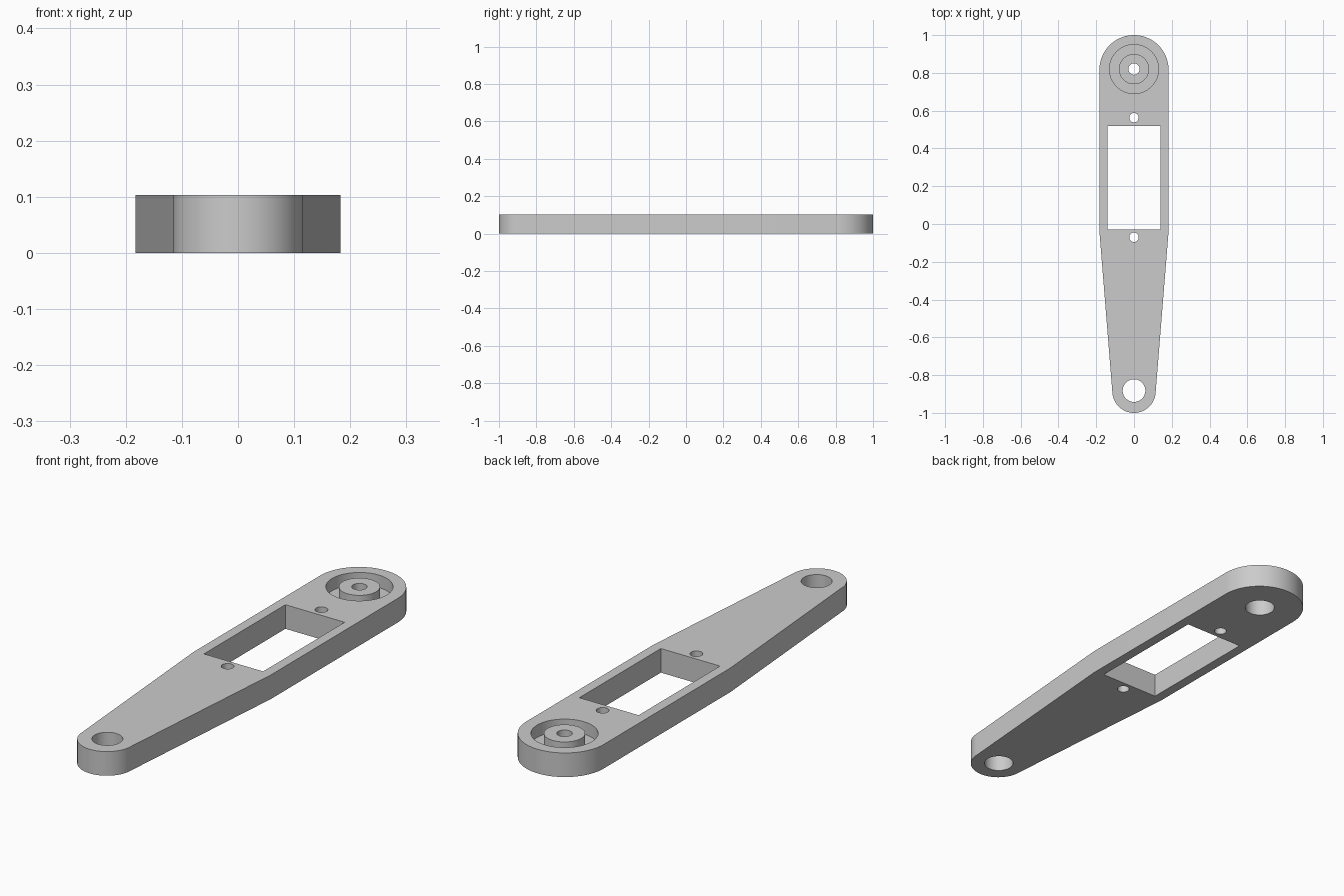
import bpy
import bmesh
from math import sin, cos, pi, radians

if "Cube" in bpy.data.objects:
    bpy.data.objects.remove(bpy.data.objects["Cube"])

THICK = 0.103
BIG_R, SMALL_R = 0.183, 0.115
BIG_Y, SMALL_Y = 1 - BIG_R, -1 + SMALL_R
TAPER_Y = -0.04
HUB_Y = 0.82

grey = bpy.data.materials.new("plain grey")
grey.use_nodes = True
colour = (0.6, 0.6, 0.6, 1)
grey.diffuse_color = colour
grey.node_tree.nodes["Principled BSDF"].inputs["Base Color"].default_value = colour


def arc(y, r, start, end, steps=48):
    """Points on an arc centred on the long axis."""
    angles = [start + (end - start) * i / steps for i in range(steps + 1)]
    return [(r * cos(a), y + r * sin(a)) for a in angles]


def prism(name, outline, low, high):
    """Extrude a counter-clockwise outline between two heights."""
    bm = bmesh.new()
    face = bm.faces.new([bm.verts.new((x, y, low)) for x, y in outline])
    top = bmesh.ops.extrude_face_region(bm, geom=[face])["geom"]
    verts = [v for v in top if isinstance(v, bmesh.types.BMVert)]
    bmesh.ops.translate(bm, verts=verts, vec=(0, 0, high - low))
    bmesh.ops.recalc_face_normals(bm, faces=bm.faces)
    mesh = bpy.data.meshes.new(name)
    bm.to_mesh(mesh)
    bm.free()
    mesh.materials.append(grey)
    obj = bpy.data.objects.new(name, mesh)
    bpy.context.collection.objects.link(obj)
    return obj


def disc(name, y, r, low, high):
    return prism(name, arc(y, r, 0, 2 * pi, 64)[:-1], low, high)


def cut(target, cutter):
    """Subtract the cutter, then remove it."""
    cutter.hide_render = True
    mod = target.modifiers.new("cut", "BOOLEAN")
    mod.operation = "DIFFERENCE"
    mod.solver = "EXACT"
    mod.object = cutter
    bpy.ops.object.select_all(action="DESELECT")
    bpy.context.view_layer.objects.active = target
    target.select_set(True)
    bpy.ops.object.modifier_apply(modifier=mod.name)
    bpy.data.objects.remove(cutter)


# Arm body: round wide end, straight sides, taper to the round narrow end
outline = arc(BIG_Y, BIG_R, 0, pi)
outline += [(-BIG_R, TAPER_Y)]
outline += arc(SMALL_Y, SMALL_R, pi, 2 * pi)
outline += [(BIG_R, TAPER_Y)]
arm = prism("lever_arm", outline, 0, THICK)

# Rectangular opening
slot = [(-0.14, -0.03), (0.14, -0.03), (0.14, 0.52), (-0.14, 0.52)]
cut(arm, prism("slot_cutter", slot, -0.1, 0.2))

# Through holes: pivot, two screw holes, hub centre
for y, r in [(-0.882, 0.06), (-0.07, 0.025), (0.563, 0.025), (HUB_Y, 0.03)]:
    cut(arm, disc("hole_cutter", y, r, -0.1, 0.2))

# Wider bore under the hub
cut(arm, disc("bore_cutter", HUB_Y, 0.061, -0.1, 0.07))

# Ring groove around the hub on the upper side
groove = disc("groove_cutter", HUB_Y, 0.13, 0.05, 0.2)
cut(groove, disc("hub_core", HUB_Y, 0.08, -0.1, 0.3))
cut(arm, groove)

# Smooth round walls, sharp rims
bpy.ops.object.select_all(action="DESELECT")
arm.select_set(True)
bpy.context.view_layer.objects.active = arm
bpy.ops.object.shade_smooth_by_angle(angle=radians(20))
